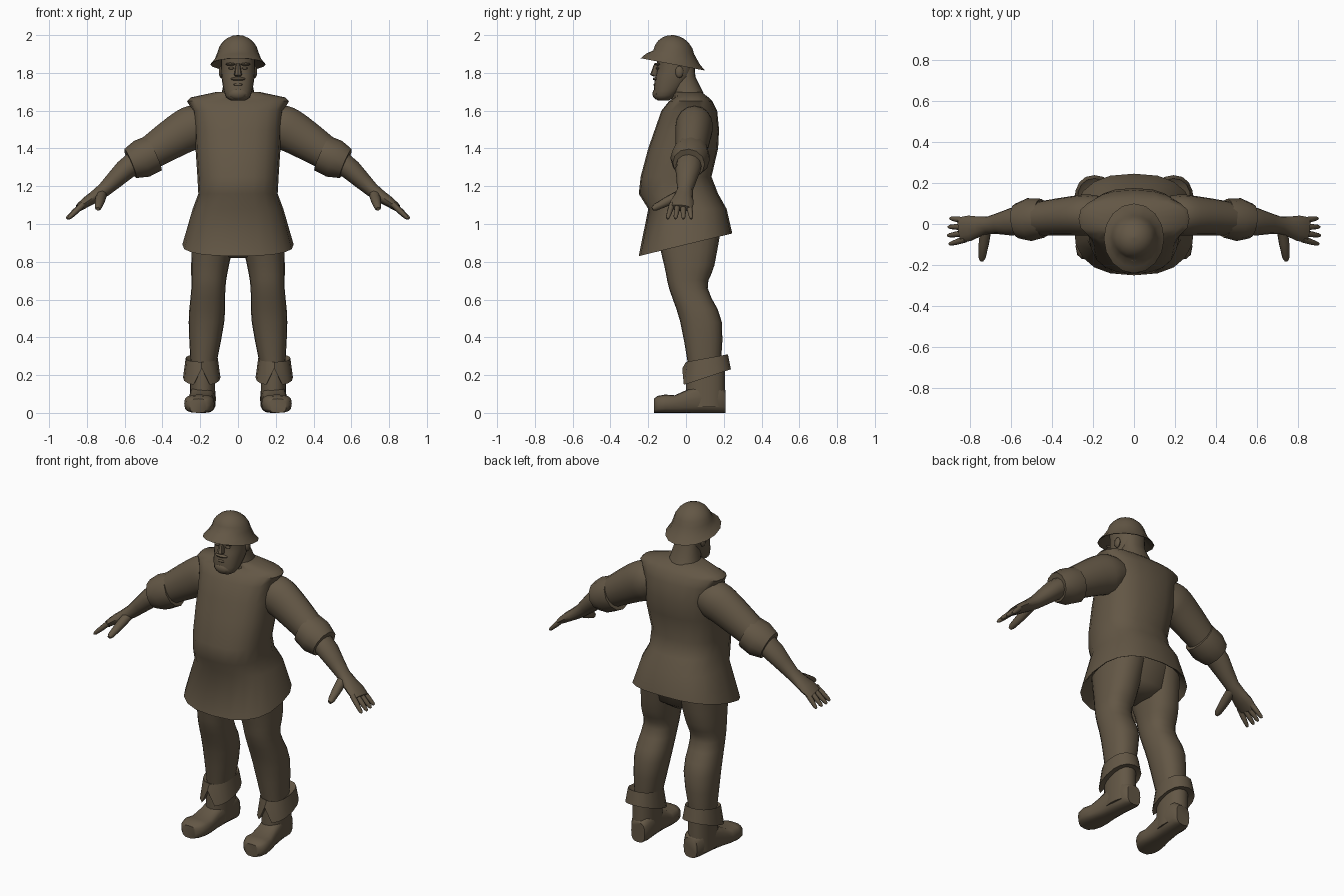
import bpy, bmesh, math
from mathutils import Vector

if "Cube" in bpy.data.objects:
    bpy.data.objects.remove(bpy.data.objects["Cube"], do_unlink=True)

colour = (.125, .095, .06, 1)
brown = bpy.data.materials.new("earth_brown")
brown.use_nodes = True
brown.diffuse_color = colour
brown.node_tree.nodes["Principled BSDF"].inputs["Base Color"].default_value = colour


def finish(name, bm, angle):
    """Turn a bmesh into a smooth shaded object with sharp creases."""
    bmesh.ops.recalc_face_normals(bm, faces=bm.faces)
    mesh = bpy.data.meshes.new(name)
    bm.to_mesh(mesh)
    bm.free()
    mesh.materials.append(brown)
    mesh.shade_smooth()
    mesh.set_sharp_from_angle(angle=math.radians(angle))
    bpy.context.collection.objects.link(bpy.data.objects.new(name, mesh))


def ring(centre, across, along, sides, power):
    """Superellipse around the centre, spanned by two half axes."""
    points = []
    for i in range(sides):
        angle = math.tau * i / sides
        c, s = (math.copysign(abs(t) ** (2 / power), t)
                for t in (math.cos(angle), math.sin(angle)))
        points.append(Vector(centre) + Vector(across) * c + Vector(along) * s)
    return points


def level(z, front, back, half_width, x=0, tilt=0, sides=20, power=2.3):
    """Upright body section; tilt is the height gained from front to back."""
    return ring((x, (front + back) / 2, z), (half_width, 0, 0),
                (0, (back - front) / 2, tilt / 2), sides, power)


def shrink(points, factor, lift=0):
    """Inner copy of a ring, used for hems and rims."""
    centre = sum(points, Vector()) / len(points)
    return [centre + (p - centre) * factor + Vector((0, 0, lift)) for p in points]


def refine(rows, steps=3):
    """Smooth in-between rows by Catmull-Rom interpolation."""
    result = []
    for i in range(len(rows) - 1):
        before, after = rows[max(i - 1, 0)], rows[min(i + 2, len(rows) - 1)]
        for step in range(steps):
            t = step / steps
            result.append([
                b + t / 2 * (c - a + t * (2 * a - 5 * b + 4 * c - d
                                          + t * (3 * (b - c) + d - a)))
                for a, b, c, d in zip(before, rows[i], rows[i + 1], after)])
    return result + [rows[-1]]


def loft(name, rings, angle=45):
    """Skin consecutive rings and close both ends."""
    bm = bmesh.new()
    loops = [[bm.verts.new(p) for p in points] for points in rings]
    for low, high in zip(loops, loops[1:]):
        for i in range(len(low)):
            bm.faces.new((low[i - 1], low[i], high[i], high[i - 1]))
    bm.faces.new(loops[0])
    bm.faces.new(loops[-1])
    finish(name, bm, angle)


def tube(name, points, radii, sides=12, angle=45):
    """Limb through the points; radii holds (depth, thickness) pairs."""
    rings = []
    last = len(points) - 1
    for i, (depth, thickness) in enumerate(radii):
        tangent = (points[min(i + 1, last)] - points[max(i - 1, 0)]).normalized()
        side = (Vector((0, 1, 0)) - tangent * tangent.y).normalized()
        rings.append(ring(points[i], side * depth,
                          tangent.cross(side) * thickness, sides, 2))
    loft(name, rings, angle)


def arm_piece(name, s, rows, **options):
    """Arm section from (x, z, depth, thickness) rows; the arm sweeps forward."""
    points = [Vector((s * x, .05 - .11 * x * x, z)) for x, z, *_ in rows]
    tube(name, points, [row[2:] for row in rows], **options)


def digit(name, s, base, tip, radius):
    """Tapering finger or thumb."""
    base, tip = (Vector((s * x, y, z)) for x, y, z in (base, tip))
    taper = ((0, 1), (.5, .9), (.9, .65), (1, .35))
    tube(name, [base.lerp(tip, t) for t, _ in taper],
         [(radius * k, radius * k) for _, k in taper], sides=8)


def blob(name, centre, size):
    bm = bmesh.new()
    bmesh.ops.create_uvsphere(bm, u_segments=10, v_segments=6, radius=1)
    bmesh.ops.scale(bm, vec=size, verts=bm.verts)
    bmesh.ops.translate(bm, vec=centre, verts=bm.verts)
    finish(name, bm, angle=45)


# Tunic with overhanging belly, flared skirt and sloping hem
hem = level(.89, -.25, .245, .295, tilt=.12, power=2.5)
tunic = [level(*row, power=2.5) for row in (
    (1.08, -.2, .215, .24),
    (1.16, -.25, .17, .21),
    (1.25, -.24, .135, .215),
    (1.4, -.2, .17, .225),
    (1.5, -.165, .175, .23),
    (1.6, -.13, .165, .24),
    (1.65, -.09, .14, .27),
    (1.67, -.06, .12, .25),
    (1.7, -.06, .08, .11))]
loft("tunic", [shrink(hem, .75, lift=.08), shrink(hem, .95, lift=.01), hem] + tunic, 50)

# Seat of the trousers
loft("trouser_seat", [level(.82, -.06, .1, .06), level(.86, -.12, .155, .17),
                      level(1, -.15, .19, .22)])

# Neck and head
loft("neck", [level(1.62, -.08, .12, .11), level(1.7, -.075, .09, .085),
              level(1.78, -.075, .05, .07), level(1.9, -.08, .04, .07)])
loft("head", [level(*row) for row in refine((
    (1.655, -.15, -.09, .04), (1.68, -.17, -.05, .068), (1.76, -.165, .02, .085),
    (1.82, -.153, .04, .09), (1.9, -.155, .035, .09)))])
loft("nose", [level(1.78, -.172, -.14, .014, sides=8),
              level(1.79, -.19, -.14, .021, sides=8),
              level(1.85, -.168, -.14, .01, sides=8)])
blob("moustache", (0, -.158, 1.768), (.042, .018, .01))
blob("lower_lip", (0, -.162, 1.738), (.026, .01, .008))
blob("chin_beard", (0, -.15, 1.69), (.05, .028, .033))

# Helmet: hollow tilted brim below a round dome
brim = level(1.845, -.24, .1, .147, tilt=-.065, sides=16, power=2)
helmet = [shrink(brim, .65, lift=.05), shrink(brim, .96), brim, shrink(brim, .83, lift=.03)]
for step in range(6):
    angle = math.radians(10 + 16 * step)
    radius = .11 * math.cos(angle)
    helmet.append(level(1.89 + .11 * math.sin(angle), -.065 - radius, -.065 + radius,
                        radius, tilt=-.02 * math.cos(angle), sides=16, power=2))
loft("helmet", helmet, 60)

for label, s in (("left", 1), ("right", -1)):
    # Face details
    blob(label + "_eye", (s * .036, -.15, 1.825), (.016, .01, .007))
    blob(label + "_brow", (s * .04, -.152, 1.846), (.028, .016, .008))
    blob(label + "_ear", (s * .09, -.035, 1.805), (.012, .022, .032))

    # Sleeve with a rolled cuff
    arm_piece(label + "_sleeve", s, refine((
        (.17, 1.53, .09, .09), (.23, 1.515, .1, .115),
        (.31, 1.475, .095, .11), (.49, 1.36, .08, .085))), sides=16)
    arm_piece(label + "_sleeve_cuff", s, (
        (.445, 1.375, .095, .1), (.51, 1.345, .105, .103), (.57, 1.32, .085, .083)), angle=32)

    # Forearm and palm
    arm_piece(label + "_forearm", s, refine((
        (.52, 1.345, .065, .06), (.6, 1.285, .067, .056), (.71, 1.18, .042, .038),
        (.8, 1.118, .062, .028), (.845, 1.085, .06, .02)), steps=2))

    # Fingers fan out from the knuckles
    for k, finger in enumerate(("little", "ring", "middle", "index")):
        y = .016 - .03 * k
        reach = .91 - .008 * abs(k - 1.7)
        digit(f"{label}_{finger}_finger", s, (.82, y, 1.105),
              (reach, y + .012 * (1 - k), 1.028), radius=.016)
    digit(label + "_thumb", s, (.72, -.01, 1.165), (.742, -.178, 1.08), radius=.029)

    # Trouser leg
    loft(label + "_leg", [level(*row[:4], x=s * row[4]) for row in refine((
        (1, -.17, .19, .12, .12), (.78, -.115, .15, .1, .148), (.66, -.09, .115, .09, .157),
        (.48, -.03, .19, .094, .167), (.2, .02, .18, .06, .187)))])

    # Boot shaft and foot, toes turned slightly out
    loft(label + "_boot_shaft", [level(z, 0, .206, .066, x=s * .187) for z in (.03, .26)])
    foot = []
    for y, top, half_width in ((.21, .12, .045), (.18, .15, .062), (.08, .16, .064),
                               (0, .12, .066), (-.06, .093, .075), (-.11, .097, .08),
                               (-.15, .09, .068), (-.17, .075, .045)):
        foot.append(ring((s * (.195 - .09 * y), y, top / 2), (half_width, 0, 0),
                         (0, 0, top / 2), sides=16, power=3))
    loft(label + "_boot_foot", foot)

    # Folded boot cuff with a notch in front
    top, bottom = (level(z, front, back, half_width, x=s * .192, tilt=tilt, sides=16)
                   for z, front, back, half_width, tilt in (
                       (.29, 0, .222, .085, .04), (.188, -.02, .238, .099, .085)))
    bottom[12].z += .09
    loft(label + "_boot_cuff", [shrink(top, .7, lift=-.02), top, bottom,
                                shrink(bottom, .7, lift=.01)], 35)
